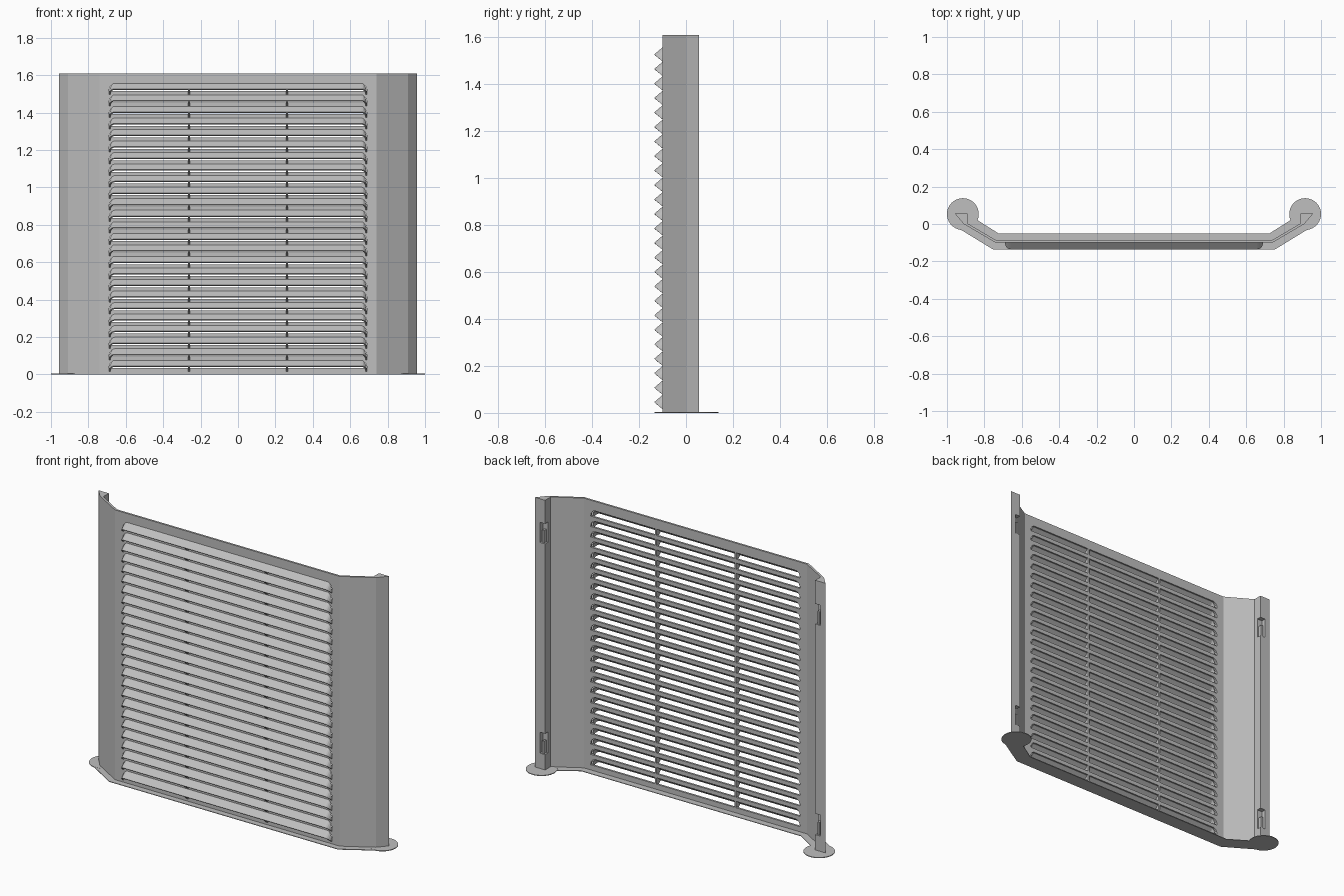
import bpy, bmesh, math
from mathutils import Vector

cube = bpy.data.objects.get("Cube")
if cube:
    bpy.data.objects.remove(cube, do_unlink=True)

GRAY = (0.52, 0.52, 0.52, 1)
metal = bpy.data.materials.new("light_gray_metal")
metal.use_nodes = True
metal.diffuse_color = GRAY
bsdf = next(n for n in metal.node_tree.nodes if n.type == 'BSDF_PRINCIPLED')
bsdf.inputs["Base Color"].default_value = GRAY

HEIGHT = 1.61
FRONT, BACK = -0.10, -0.088      # sheet faces
HALF, CORNER = 0.69, 0.03        # louver half width and corner radius
COUNT, PITCH, FIRST = 25, 0.0617, 0.016
SILL = 0.018                     # slot bottom above each louver foot


def finish(name, bm):
    bmesh.ops.recalc_face_normals(bm, faces=bm.faces)
    mesh = bpy.data.meshes.new(name)
    bm.to_mesh(mesh)
    bm.free()
    mesh.materials.append(metal)
    obj = bpy.data.objects.new(name, mesh)
    bpy.context.collection.objects.link(obj)
    return obj


def extrude(bm, points, direction):
    """Closed prism from a planar loop of 3D points."""
    face = bm.faces.new([bm.verts.new(p) for p in points])
    new = bmesh.ops.extrude_face_region(bm, geom=[face], use_keep_orig=True)
    verts = [g for g in new["geom"] if isinstance(g, bmesh.types.BMVert)]
    bmesh.ops.translate(bm, verts=verts, vec=Vector(direction))


def upright(bm, outline, z0, z1, side=1):
    extrude(bm, [(side * x, y, z0) for x, y in outline], (0, 0, z1 - z0))


def arch(steps=6):
    """Flat-topped arch as (x, v), with v from 0 at the feet to 1 on top."""
    angles = [i * math.pi / 2 / steps for i in range(steps + 1)]
    right = [(HALF - CORNER + CORNER * math.cos(a), math.sin(a)) for a in angles]
    return [(-x, v) for x, v in right] + right[::-1]


feet = [FIRST + PITCH * k for k in range(COUNT)]

# Slotted centre sheet: one strip between each pair of slots
bm = bmesh.new()
for k in range(COUNT):
    top = feet[k + 1] + SILL if k < COUNT - 1 else HEIGHT
    spring = feet[k] + SILL
    outline = [(x, FRONT, spring + 0.038 * v) for x, v in arch()]
    outline += [(HALF, FRONT, top), (-HALF, FRONT, top)]
    extrude(bm, outline, (0, BACK - FRONT, 0))
upright(bm, [(-HALF, FRONT), (HALF, FRONT), (HALF, BACK), (-HALF, BACK)],
        0, feet[0] + SILL)
finish("slotted_panel", bm)

# Louver hoods: sloped arched scoops, open underneath
bm = bmesh.new()
for z in feet:
    rim = [bm.verts.new((x, FRONT - 0.035 * v, z + 0.03 * v)) for x, v in arch()]
    base = [bm.verts.new((x, FRONT, z + 0.06 * v)) for x, v in arch()]
    for i in range(len(rim) - 1):
        bm.faces.new((rim[i], rim[i + 1], base[i + 1], base[i]))
bmesh.ops.remove_doubles(bm, verts=bm.verts, dist=0.0001)
hoods = finish("louver_hoods", bm)
# Keep every hood facing outward so that the thickness goes inward
bm = bmesh.new()
bm.from_mesh(hoods.data)
bm.normal_update()
bmesh.ops.reverse_faces(bm, faces=[
    f for f in bm.faces
    if f.normal.y > 0.001 or (abs(f.normal.y) <= 0.001 and
                              f.normal.x * f.calc_center_median().x < 0)])
bm.to_mesh(hoods.data)
bm.free()
shell = hoods.modifiers.new("thickness", 'SOLIDIFY')
shell.thickness = 0.007
shell.offset = -1

# Triangular ribs that divide the louvers
bm = bmesh.new()
for x in (-0.262, 0.262):
    for z in feet:
        extrude(bm, [(x - 0.005, BACK, z), (x - 0.005, FRONT, z),
                     (x - 0.005, FRONT - 0.033, z + 0.029),
                     (x - 0.005, FRONT, z + 0.058),
                     (x - 0.005, BACK, z + 0.058)], (0.01, 0, 0))
finish("louver_ribs", bm)

# Bent side wings ending in triangular posts with mounting notches
wing = [(HALF, FRONT), (0.74, FRONT), (0.91, 0.0), (0.957, 0.055)]
inner = [(0.89, 0.003), (0.735, BACK), (HALF, BACK)]
plain = wing + [(0.89, 0.055)] + inner
notched = wing + [(0.925, 0.055), (0.925, 0.027), (0.89, 0.027)] + inner
levels = [0, 0.095, 0.22, 1.35, 1.47, HEIGHT]
for side, label in ((1, "left"), (-1, "right")):
    bm = bmesh.new()
    for i in range(len(levels) - 1):
        upright(bm, notched if i % 2 else plain, levels[i], levels[i + 1], side)
    # Remove the hidden caps where the plain and notched parts touch
    finish(label + "_wing", bm)

    # Small hook tongue inside each notch
    bm = bmesh.new()
    for z in (levels[1], levels[3]):
        upright(bm, [(0.9, 0.025), (0.913, 0.025), (0.913, 0.05), (0.9, 0.05)],
                z, z + 0.075, side)
    finish(label + "_notch_hooks", bm)

    # Round foot
    bm = bmesh.new()
    ring = [(0.915 + 0.085 * math.cos(a), 0.053 + 0.085 * math.sin(a))
            for a in (i * math.tau / 40 for i in range(40))]
    upright(bm, ring, 0, 0.004, side)
    finish(label + "_round_foot", bm)

# Flat base strip that follows the bent sheet
bm = bmesh.new()
front_edge = [(0.755, -0.135), (0.94, -0.022)]
back_edge = [(0.86, 0.035), (0.725, -0.05)]
half = front_edge + back_edge
upright(bm, half + [(-x, y) for x, y in reversed(half)], 0, 0.0035)
finish("base_strip", bm)
